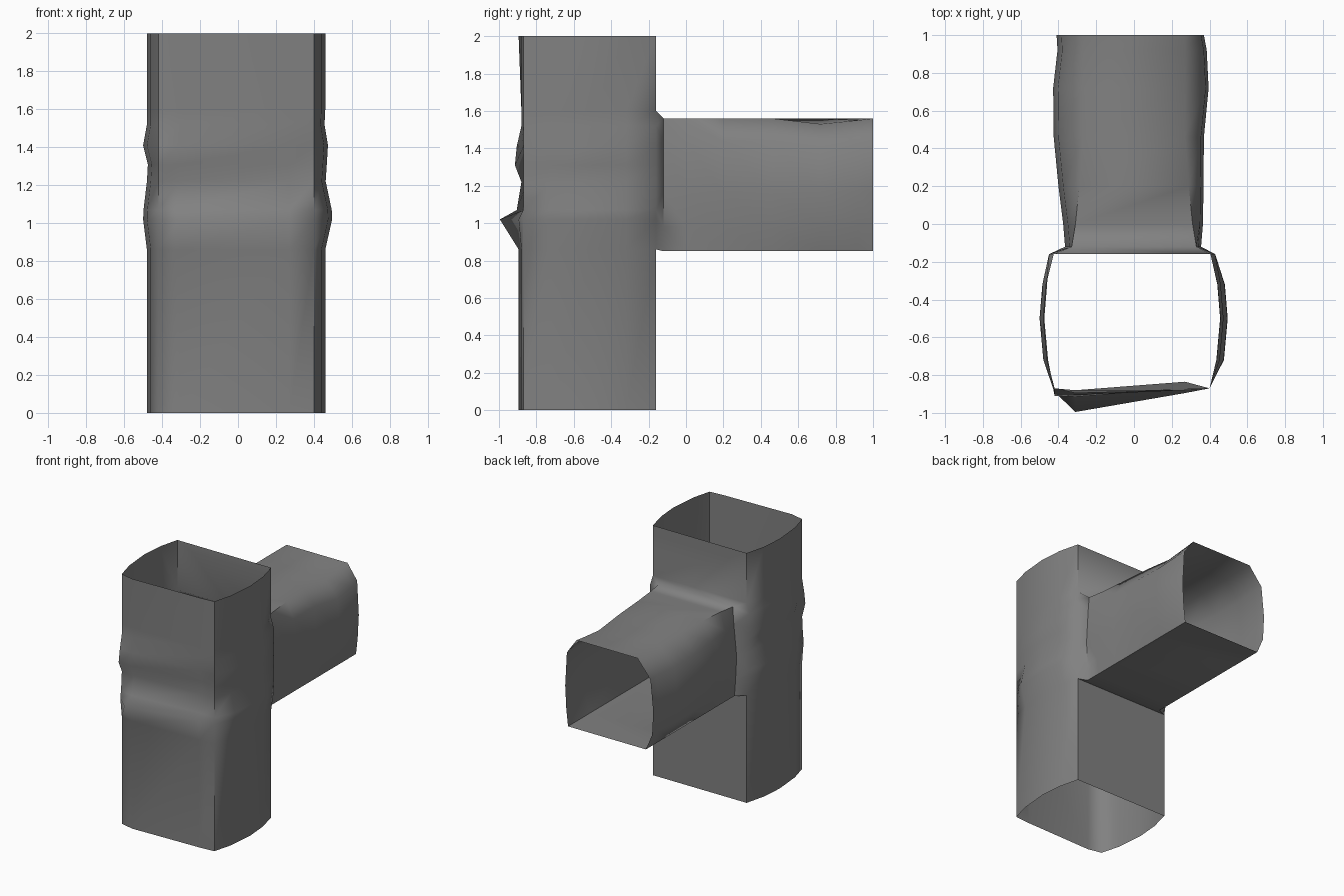
import bpy, bmesh

if "Cube" in bpy.data.objects:
    bpy.data.objects.remove(bpy.data.objects["Cube"])

grey = bpy.data.materials.new("pipe grey")
grey.diffuse_color = (0.22, 0.22, 0.22, 1)
grey.use_nodes = True
grey.node_tree.nodes["Principled BSDF"].inputs["Base Color"].default_value = grey.diffuse_color

bm = bmesh.new()


def loft(rings):
    """Skin a list of closed point rings, leaving both ends open."""
    rows = [[bm.verts.new(p) for p in ring] for ring in rings]
    for a, b in zip(rows, rows[1:]):
        n = len(a)
        for i in range(n):
            j = (i + 1) % n
            bm.faces.new((a[i], a[j], b[j], b[i]))
    return rows


# Main duct cross-section: flat front and back, bowed sides
section = [(-.42, -.87), (-.31, -.895), (.27, -.88), (.40, -.87),
           (.44, -.72), (.46, -.5), (.445, -.32), (.405, -.16),
           (-.425, -.16), (-.465, -.32), (-.48, -.5), (-.46, -.72)]

# Height, left bulge, right bulge, front offsets of the four front points
levels = [(0, 0, 0, (0, 0, 0, 0)),
          (.86, 0, 0, (0, 0, 0, 0)),
          (1.02, .02, .036, (-.02, -.1, -.015, 0)),
          (1.07, .018, .034, (-.01, -.01, .015, 0)),
          (1.22, .0, .002, (0, .015, .03, 0)),
          (1.31, -.005, .008, (-.04, -.02, .045, 0)),
          (1.41, .02, .014, (-.025, -.01, .01, 0)),
          (1.52, 0, -.004, (0, .015, 0, 0)),
          (1.6, 0, 0, (0, .015, 0, 0)),
          (2, 0, 0, (0, 0, 0, 0))]
rings = []
for z, left, right, front in levels:
    ring = []
    for i, (x, y) in enumerate(section):
        if i < 4:
            y += front[i]
        elif i < 7:
            x += right
        elif i > 8:
            x -= left
        elif .87 < z < 1.55:          # flared corners beside the branch
            x += .025 if x > 0 else -.025
        ring.append((x, y, z))
    rings.append(ring)
main = loft(rings)

# Open the back wall where the branch joins
lo, hi = 1, 8
for k in range(lo, hi):
    corners = {main[k][7], main[k][8], main[k + 1][7], main[k + 1][8]}
    for f in list(main[k][7].link_faces):
        if set(f.verts) == corners:
            bm.faces.remove(f)
hole = [bm.edges.get((main[k][c], main[k + 1][c]))
        for k in range(lo, hi) for c in (7, 8)]
hole += [bm.edges.get((main[k][7], main[k][8])) for k in (lo, hi)]
for k in range(lo + 1, hi):            # stray inner back edges
    e = bm.edges.get((main[k][7], main[k][8]))
    if e:
        bm.edges.remove(e)

# Branch duct: y, left x, right x, top corner half-width, right-hand top dent
stations = [(-.12, -.365, .355, .33, 0), (0, -.375, .365, .31, 0),
            (.2, -.40, .368, .29, 0), (.46, -.425, .37, .27, 0),
            (.72, -.428, .395, .27, .03), (.92, -.405, .385, .27, .01),
            (1, -.41, .37, .27, 0)]
branch = loft([[(-.345, y, .85), (l + .01, y, .98), (l, y, 1.17),
                (l + .025, y, 1.42), (-t, y, 1.56),
                (t, y, 1.56 - d), (r - .015, y, 1.44 - d),
                (r, y, 1.17), (r - .01, y, .98), (.345, y, .85)]
               for y, l, r, t, d in stations])
first = branch[0]
collar = [bm.edges.get((first[i - 1], first[i])) for i in range(len(first))]
bmesh.ops.bridge_loops(bm, edges=hole + collar)
bmesh.ops.recalc_face_normals(bm, faces=bm.faces)

mesh = bpy.data.meshes.new("tee_duct")
bm.to_mesh(mesh)
bm.free()
duct = bpy.data.objects.new("tee_duct", mesh)
bpy.context.collection.objects.link(duct)
mesh.materials.append(grey)
bpy.context.view_layer.objects.active = duct
duct.select_set(True)
bpy.ops.object.shade_smooth_by_angle(angle=1.1)
